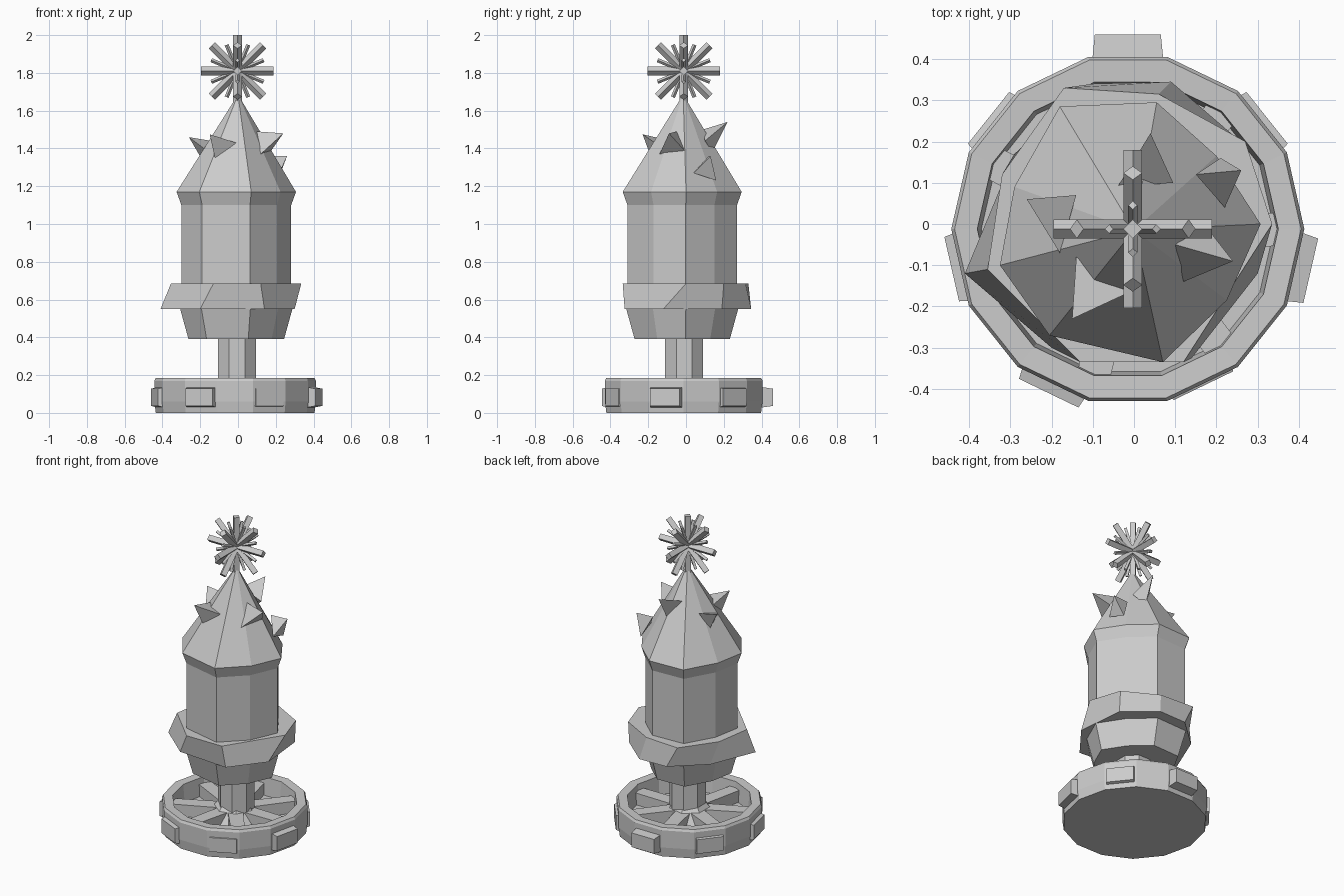
import bpy, bmesh, math
from mathutils import Vector, Matrix

if "Cube" in bpy.data.objects:
    bpy.data.objects.remove(bpy.data.objects["Cube"])


def make(name, verts, faces):
    me = bpy.data.meshes.new(name)
    bm = bmesh.new()
    vs = [bm.verts.new(v) for v in verts]
    for f in faces:
        bm.faces.new([vs[i] for i in f])
    bmesh.ops.recalc_face_normals(bm, faces=bm.faces)
    bm.to_mesh(me)
    bm.free()
    ob = bpy.data.objects.new(name, me)
    bpy.context.collection.objects.link(ob)
    return ob


def loft(name, rings):
    """Join equal-sized rings of points and cap both ends."""
    n = len(rings[0])
    verts = [p for r in rings for p in r]
    faces = [list(range(n)), [(len(rings) - 1) * n + i for i in range(n)]]
    for k in range(len(rings) - 1):
        for i in range(n):
            j = (i + 1) % n
            faces.append([k * n + i, k * n + j, (k + 1) * n + j, (k + 1) * n + i])
    return make(name, verts, faces)


def circle(n, r, z, c=(-0.015, -0.012), start=0.0):
    return [(c[0] + r * math.cos(start + math.tau * i / n),
             c[1] + r * math.sin(start + math.tau * i / n), z) for i in range(n)]


def outline(pts, s, z, c=(-0.01, -0.02)):
    return [(c[0] + (x - c[0]) * s, c[1] + (y - c[1]) * s, z) for x, y in pts]


def box(name, ang, r0, r1, w0, w1, z0, z1, inset=0.0):
    """Radial block from r0 to r1 with a smaller outer end."""
    m = Matrix.Translation((-0.015, -0.012, 0)) @ Matrix.Rotation(ang, 4, 'Z')
    def end(r, w, d):
        return [m @ Vector(p) for p in ((r, -w, z0 + d), (r, w, z0 + d),
                                        (r, w, z1 - d), (r, -w, z1 - d))]
    return loft(name, [end(r0, w0, 0), end(r1, w1, inset)])


# Wheel-shaped base: outer wall, rim and sunken floor
loft("wheel_base", [circle(14, 0.42, 0), circle(14, 0.428, 0.06), circle(14, 0.428, 0.17),
                    circle(14, 0.42, 0.185), circle(14, 0.365, 0.183), circle(14, 0.355, 0.07)])

# Rim lugs (uneven projection) and spokes, seven of each
reach = [0.472, 0.432, 0.438, 0.442, 0.422, 0.455, 0.432]
for k in range(7):
    a = math.pi / 2 + math.tau * k / 7
    box("rim_lug", a, 0.39, reach[k], 0.088, 0.08, 0.025, 0.14, 0.012)
    box("spoke", a + 0.22, 0.05, 0.375, 0.045, 0.04, 0.05, 0.145)

# Centre post with sloping hub
loft("hub", [circle(7, 0.19, 0.06), circle(7, 0.10, 0.17)])
loft("post", [circle(8, 0.108, 0.06, (-0.005, -0.01), 0.39),
              circle(8, 0.108, 0.42, (-0.005, -0.01), 0.39)])

# Body and pointed hood
hood = [(0.07, -0.335), (0.225, -0.185), (0.307, 0), (0.2, 0.165), (0.055, 0.295),
        (-0.18, 0.285), (-0.29, 0.09), (-0.325, -0.1), (-0.205, -0.27)]
loft("body", [outline(hood, 0.80, 0.39), outline(hood, 0.94, 0.55),
              outline(hood, 0.92, 0.68), outline(hood, 0.92, 1.12)])
loft("hood", [outline(hood, 0.92, 1.10), outline(hood, 1.0, 1.17),
              outline(hood, 0.01, 1.68, (0, -0.015))])

# Uneven collar wrapped around the body
low = [(-0.41, -0.12), (-0.2, -0.3), (0.14, -0.325), (0.3, -0.12),
       (0.27, 0.19), (0.09, 0.345), (-0.1, 0.34), (-0.29, 0.17)]
high = [(-0.355, -0.11), (-0.13, -0.335), (0.12, -0.335), (0.335, 0.0),
        (0.27, 0.2), (0.06, 0.315), (-0.17, 0.33), (-0.32, 0.12)]
loft("collar", [outline(low, 1, 0.55), outline(high, 1, 0.685)])

# Spikes on the hood: tip, then three base corners
spikes = [
    [(0.04, 0.22, 1.54), (-0.04, 0.09, 1.50), (0.095, 0.10, 1.44), (0.03, 0.14, 1.38)],
    [(0.26, 0.13, 1.36), (0.15, 0.12, 1.36), (0.21, 0.16, 1.23), (0.22, 0.04, 1.27)],
    [(0.24, -0.09, 1.48), (0.17, 0.0, 1.38), (0.12, -0.14, 1.37), (0.10, -0.05, 1.49)],
    [(-0.15, -0.23, 1.475), (-0.14, -0.08, 1.44), (-0.01, -0.165, 1.43), (-0.12, -0.18, 1.34)],
    [(-0.26, 0.06, 1.46), (-0.14, 0.07, 1.44), (-0.18, -0.07, 1.40), (-0.19, 0.03, 1.34)],
]
for s in spikes:
    make("hood_spike", s, [(0, 1, 2), (0, 2, 3), (0, 3, 1), (1, 2, 3)])

# Star topper: two crossed fans of diamond-section bars
centre = Vector((-0.003, -0.012, 1.81))
for plane in (Vector((1, 0, 0)), Vector((0, 1, 0))):
    side = plane.cross(Vector((0, 0, 1)))
    for k in range(8):
        a = math.pi * k / 8
        if k == 4 and plane.y:
            continue  # upright bar is shared
        d = plane * math.cos(a) + Vector((0, 0, 1)) * math.sin(a)
        u = d.cross(side)
        half, r = (0.192, 0.023) if k % 2 == 0 else (0.15, 0.011)
        if k == 4:
            half = 0.19
        loft("star_bar", [[centre + d * e + v * r for v in (side, u, -side, -u)]
                          for e in (-half, half)])
